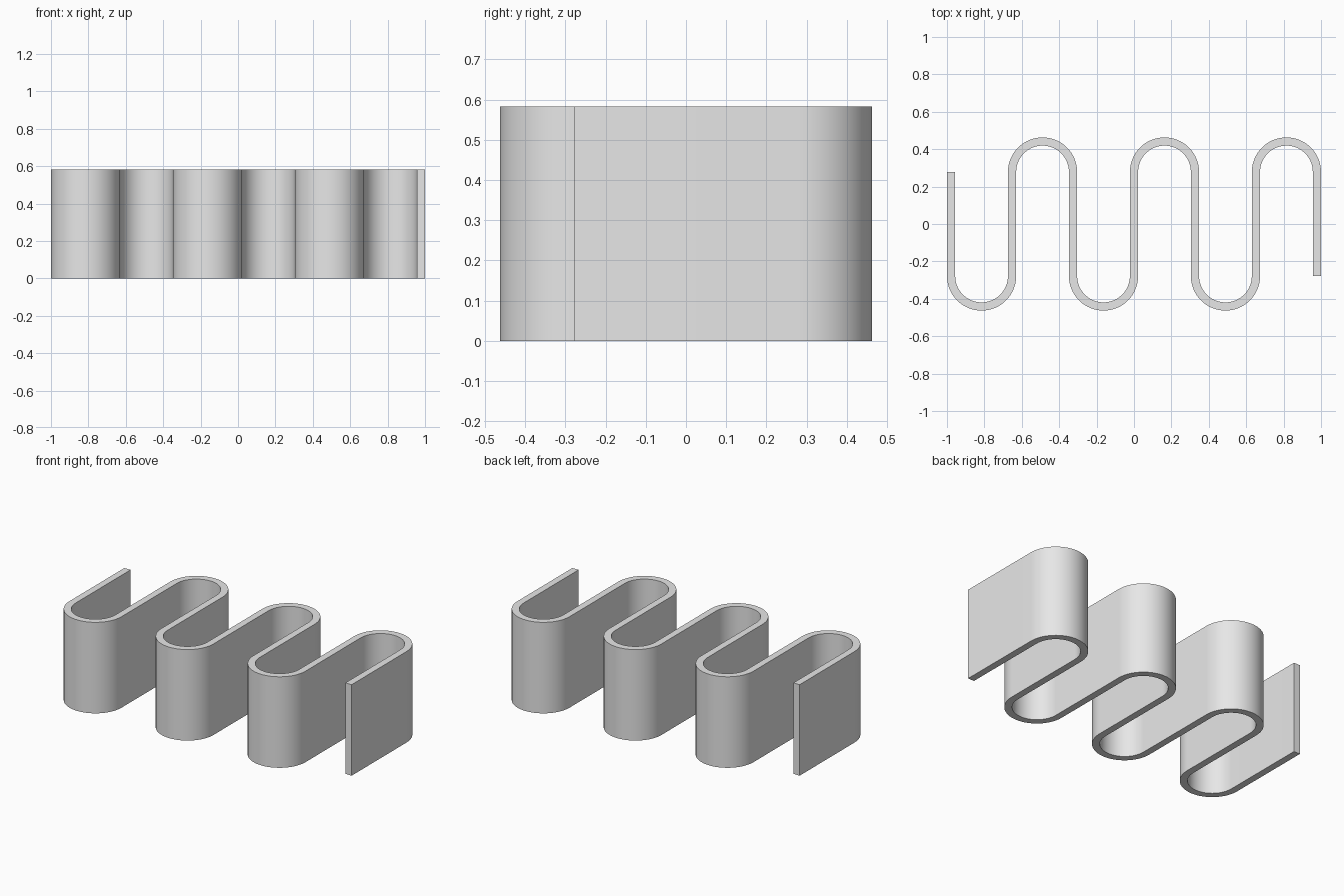
import bpy
import bmesh
from math import cos, sin, pi, radians
from mathutils import Vector

cube = bpy.data.objects.get("Cube")
if cube:
    bpy.data.objects.remove(cube, do_unlink=True)

THICKNESS = 0.044
HEIGHT = 0.583
BENDS = 6
PITCH = (2 - THICKNESS) / BENDS
RADIUS = PITCH / 2
LEG = 0.278          # half length of each straight leg
STEPS = 32           # segments in each half-circle bend


def serpentine_path():
    """Centre line as (point, outward normal) pairs, from -x to +x."""
    start = -PITCH * BENDS / 2
    path = [(Vector((start, LEG, 0)), Vector((-1, 0, 0)))]
    for bend in range(BENDS):
        side = -1 if bend % 2 == 0 else 1
        centre = Vector((start + PITCH * (bend + 0.5), side * LEG, 0))
        for step in range(STEPS + 1):
            angle = pi - pi * step / STEPS
            outward = Vector((cos(angle), side * sin(angle), 0))
            # keep the normal on the same flank of the strip through every bend
            path.append((centre + RADIUS * outward, -side * outward))
    path.append((Vector((-start, -LEG, 0)), Vector((-1, 0, 0))))
    return path


# Flat strip following the path
bm = bmesh.new()
rows = [[bm.verts.new(p + n * s * THICKNESS / 2) for s in (1, -1)]
        for p, n in serpentine_path()]
for a, b in zip(rows, rows[1:]):
    bm.faces.new((a[0], a[1], b[1], b[0]))

# Raise the strip into a wall
raised = bmesh.ops.extrude_face_region(bm, geom=bm.faces[:])
top_verts = [v for v in raised["geom"] if isinstance(v, bmesh.types.BMVert)]
bmesh.ops.translate(bm, verts=top_verts, vec=(0, 0, HEIGHT))
bmesh.ops.recalc_face_normals(bm, faces=bm.faces[:])

mesh = bpy.data.meshes.new("serpentine_wall")
bm.to_mesh(mesh)
bm.free()
wall = bpy.data.objects.new("serpentine_wall", mesh)
bpy.context.collection.objects.link(wall)

# Plain grey finish
grey = bpy.data.materials.new("light_grey")
grey.use_nodes = True
colour = (0.8, 0.8, 0.8, 1)
grey.diffuse_color = colour
grey.node_tree.nodes["Principled BSDF"].inputs["Base Color"].default_value = colour
mesh.materials.append(grey)

# Smooth bends, sharp rims
bpy.ops.object.select_all(action="DESELECT")
wall.select_set(True)
bpy.context.view_layer.objects.active = wall
bpy.ops.object.shade_smooth_by_angle(angle=radians(30))
